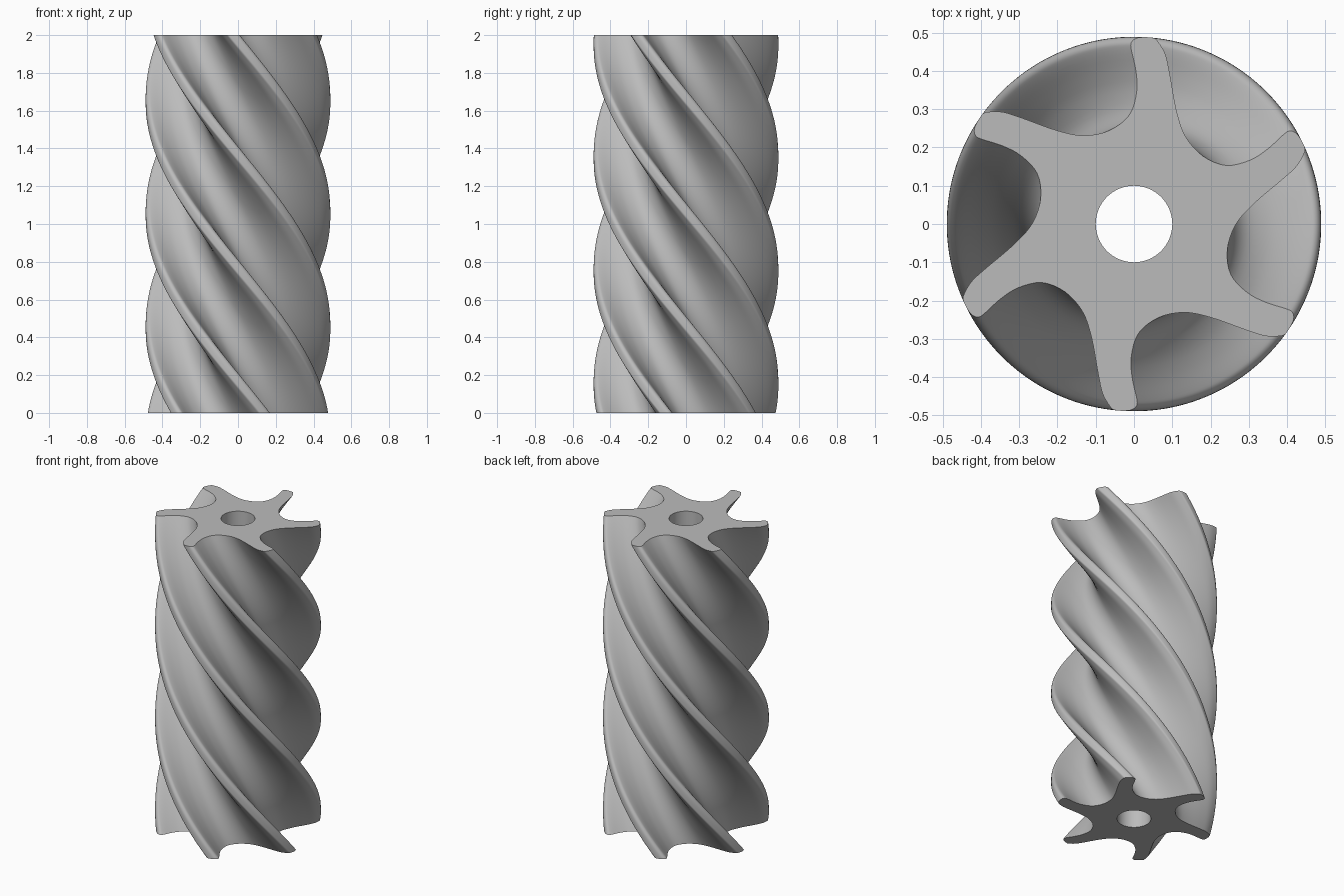
import bpy, bmesh, math
from mathutils import Vector, Matrix

cube = bpy.data.objects.get("Cube")
if cube:
    bpy.data.objects.remove(cube, do_unlink=True)

HEIGHT, RADIUS, BORE = 2.0, 0.489, 0.1
FLUTES, TWIST = 6, math.radians(200)
RINGS, STEPS, BORE_SIDES = 90, 4, 64

# One blade tip and the flute beside it, seen on the top end
SECTOR = [(.066, .472), (.052, .486), (.027, .488), (.006, .485), (-.007, .474),
          (-.007, .455), (.005, .40), (.007, .345), (-.012, .285), (-.063, .245),
          (-.13, .231), (-.20, .244), (-.29, .276), (-.34, .292)]


def catmull(a, b, c, d, t):
    return 0.5 * (2 * b + (c - a) * t + (2 * a - 5 * b + 4 * c - d) * t**2
                  + (3 * b - a - 3 * c + d) * t**3)


def flute_profile():
    """Smooth closed outline made by turning the sector round the axis."""
    pts = [Matrix.Rotation(math.tau * k / FLUTES, 2) @ Vector(p)
           for k in range(FLUTES) for p in SECTOR]
    n = len(pts)
    out = []
    for i in range(n):
        near = [pts[(i + j) % n] for j in (-1, 0, 1, 2)]
        for s in range(STEPS):
            p = catmull(*near, s / STEPS)
            if p.length > RADIUS:
                p = p.normalized() * RADIUS
            out.append(p)
    return out


def sweep(bm, outline, rings, twist):
    """Stack turned copies of an outline, skin them, return the end edges."""
    loops = []
    for r in range(rings + 1):
        f = r / rings
        turn = Matrix.Rotation(twist * (1 - f), 2)
        loops.append([bm.verts.new((*(turn @ p), HEIGHT * f)) for p in outline])
    n = len(outline)
    for low, high in zip(loops, loops[1:]):
        for i in range(n):
            j = (i + 1) % n
            bm.faces.new((low[i], low[j], high[j], high[i]))
    return [[bm.edges.get((ring[i], ring[(i + 1) % n])) for i in range(n)]
            for ring in (loops[0], loops[-1])]


bm = bmesh.new()
# Twisted fluted wall and straight bore
outer = sweep(bm, flute_profile(), RINGS, TWIST)
circle = [Vector((math.cos(a), math.sin(a))) * BORE
          for a in (-math.tau * i / BORE_SIDES for i in range(BORE_SIDES))]
inner = sweep(bm, circle, 1, 0)

# Flat ends around the bore
for rim, hole in zip(outer, inner):
    bmesh.ops.triangle_fill(bm, edges=rim + hole, use_beauty=True)
bmesh.ops.recalc_face_normals(bm, faces=bm.faces)

mesh = bpy.data.meshes.new("fluted_cutter")
bm.to_mesh(mesh)
bm.free()
cutter = bpy.data.objects.new("fluted_cutter", mesh)
bpy.context.collection.objects.link(cutter)

# Plain grey metal colour
grey = bpy.data.materials.new("plain_grey")
grey.use_nodes = True
colour = (0.5, 0.5, 0.5, 1)
grey.diffuse_color = colour
grey.node_tree.nodes["Principled BSDF"].inputs["Base Color"].default_value = colour
mesh.materials.append(grey)

bpy.context.view_layer.objects.active = cutter
cutter.select_set(True)
bpy.ops.object.shade_smooth_by_angle(angle=math.radians(35))
